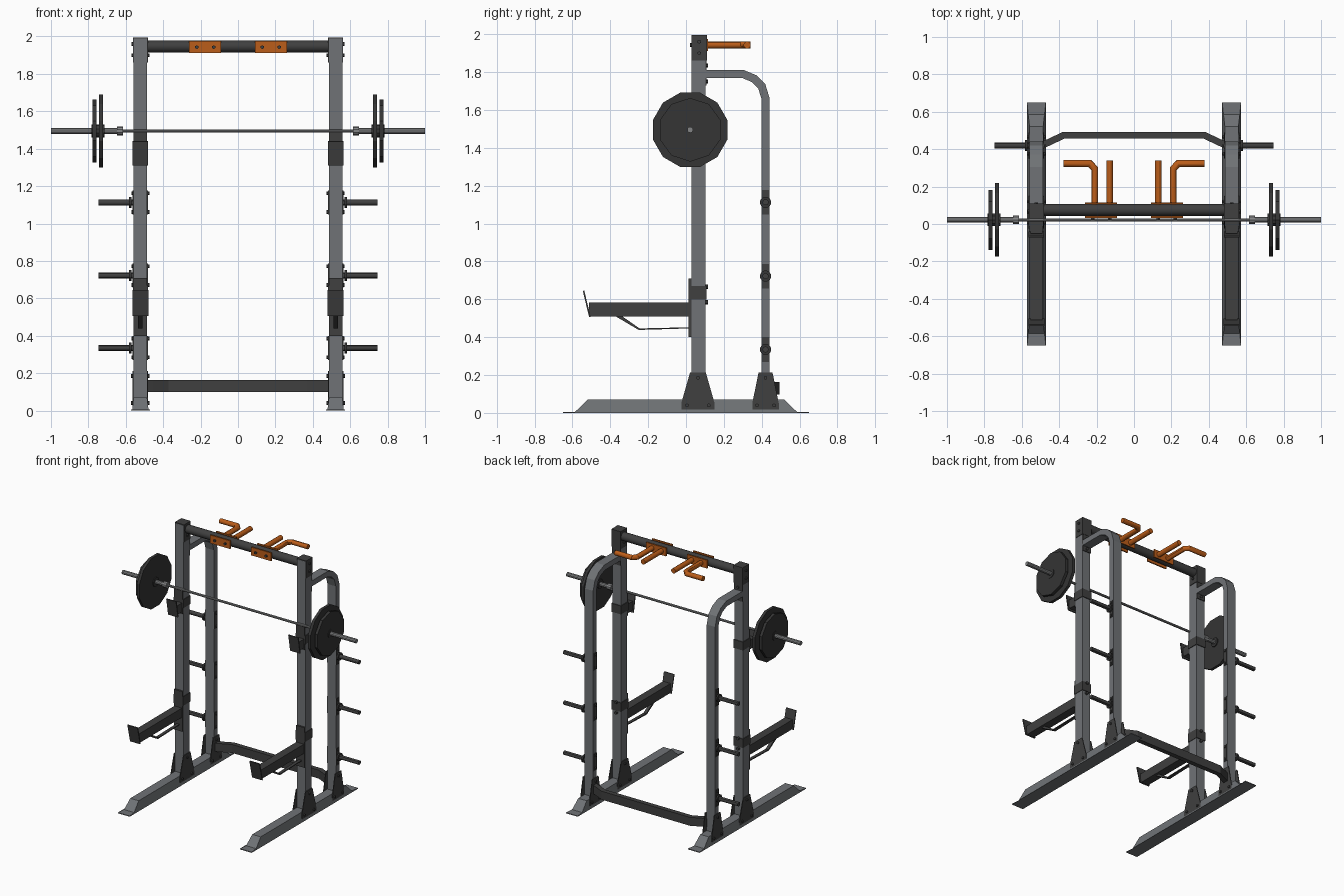
import bpy, bmesh
from math import cos, sin, tau
from mathutils import Vector

cube = bpy.data.objects.get("Cube")
if cube:
    bpy.data.objects.remove(cube)


def material(name, rgb, metallic=0.0):
    m = bpy.data.materials.new(name)
    m.use_nodes = True
    m.diffuse_color = (*rgb, 1)
    m.node_tree.nodes["Principled BSDF"].inputs["Base Color"].default_value = (*rgb, 1)
    return m


STEEL = material("grey steel", (0.16, 0.17, 0.18))
DARK = material("charcoal steel", (0.05, 0.05, 0.05))
RUBBER = material("black rubber", (0.035, 0.035, 0.035))
CHROME = material("bar steel", (0.23, 0.235, 0.24))
ORANGE = material("orange grip", (0.5, 0.11, 0.01))


def make(name, bm, mat, smooth=False):
    bmesh.ops.recalc_face_normals(bm, faces=bm.faces)
    me = bpy.data.meshes.new(name)
    bm.to_mesh(me)
    bm.free()
    me.materials.append(mat)
    ob = bpy.data.objects.new(name, me)
    bpy.context.collection.objects.link(ob)
    if smooth:
        bpy.ops.object.select_all(action="DESELECT")
        ob.select_set(True)
        bpy.context.view_layer.objects.active = ob
        bpy.ops.object.shade_smooth_by_angle()
    return ob


def prism(name, outline, axis, lo, hi, mat):
    """Extrude a 2D outline along x (outline in yz) or along z (outline in xy)."""
    bm = bmesh.new()
    rings = []
    for t in (lo, hi):
        rings.append([bm.verts.new((t, a, b) if axis == "x" else (a, b, t)) for a, b in outline])
    n = len(outline)
    for i in range(n):
        j = (i + 1) % n
        bm.faces.new((rings[0][i], rings[0][j], rings[1][j], rings[1][i]))
    for ring in rings:
        bm.faces.new(ring)
    return make(name, bm, mat)


def box(name, x, y, z, mat):
    return prism(name, [(x[0], y[0]), (x[1], y[0]), (x[1], y[1]), (x[0], y[1])], "z", z[0], z[1], mat)


def ribbon(path, thick):
    """Mitred outline of constant thickness around an open 2D path."""
    pts = [Vector(p) for p in path]
    left, right = [], []
    for i, p in enumerate(pts):
        dirs = [(pts[k + 1] - pts[k]).normalized() for k in (i - 1, i) if 0 <= k < len(pts) - 1]
        t = sum(dirs, Vector((0, 0))).normalized()
        off = Vector((-t.y, t.x)) * (thick / 2 / t.dot(dirs[0]))
        left.append(p + off)
        right.append(p - off)
    return [tuple(p) for p in left + right[::-1]]


def rod(name, path, r, mat, sides=12, smooth=True):
    """Round bar through 3D points, mitred at bends that lie in one level plane."""
    pts = [Vector(p) for p in path]
    bm = bmesh.new()
    rings = []
    for i, p in enumerate(pts):
        dirs = [(pts[k + 1] - pts[k]).normalized() for k in (i - 1, i) if 0 <= k < len(pts) - 1]
        t = sum(dirs, Vector()).normalized()
        side = Vector((0, 0, 1)).cross(t).normalized()
        up = t.cross(side)
        side = side / t.dot(dirs[0])
        rings.append([bm.verts.new(p + r * (cos(tau * (k + 0.5) / sides) * side + sin(tau * (k + 0.5) / sides) * up))
                      for k in range(sides)])
    for a, b in zip(rings, rings[1:]):
        for k in range(sides):
            j = (k + 1) % sides
            bm.faces.new((a[k], a[j], b[j], b[k]))
    bm.faces.new(rings[0])
    bm.faces.new(rings[-1])
    return make(name, bm, mat, smooth)


CX, HW = 0.522, 0.036      # frame centre line and half tube width
BAR_Y, BAR_Z = 0.022, 1.495

for s, side in ((-1, "right"), (1, "left")):
    c = s * CX

    def nm(part):
        return f"{side}_{part}"

    def span(half):
        return (c - half, c + half)

    def bolts(part, places, reach):
        for y, z in places:
            rod(nm(part + "_bolt"), [(c - reach, y, z), (c + reach, y, z)], 0.01, DARK, 6, False)

    # Foot with flattened flared ends
    half = [(0.52, 0.07), (0.585, 0.006), (0.65, 0.006), (0.65, 0)]
    foot = prism(nm("foot"), half + [(-y, z) for y, z in half[::-1]], "x", *span(HW), STEEL)
    for v in foot.data.vertices:
        flare = max(0, abs(v.co.y) - 0.52) / 0.13
        v.co.x = c + (v.co.x - c) * (1 + 0.4 * flare)

    # Front upright, cap and bent rear post
    box(nm("upright"), span(HW), (0.028, 0.102), (0.06, 1.99), STEEL)
    box(nm("upright_cap"), span(HW + 0.004), (0.03, 0.11), (1.86, 1.995), DARK)
    bolts("cap", [(0.07, 1.9), (0.07, 1.96)], HW + 0.012)
    post = [(0.1, 1.79), (0.3, 1.79), (0.36, 1.765), (0.4, 1.725), (0.42, 1.66), (0.42, 0.06)]
    prism(nm("rear_post"), ribbon(post, 0.042), "x", *span(HW), STEEL)
    box(nm("post_flange"), span(HW), (0.1, 0.108), (1.73, 1.86), DARK)
    for z in (1.75, 1.835):
        rod(nm("flange_bolt"), [(c, 0.1, z), (c, 0.116, z)], 0.01, DARK, 6, False)

    # Gusset plates on both faces of the foot
    for part, y, low, high in (("front_gusset", 0.063, 0.088, 0.042), ("rear_gusset", 0.42, 0.07, 0.037)):
        outline = [(y - low, 0.003), (y + low, 0.003), (y + low, 0.05),
                   (y + high, 0.212), (y - high, 0.212), (y - low, 0.05)]
        for f in (-1, 1):
            x = c + f * HW
            prism(nm(part), outline, "x", x, x + f * 0.006, DARK)
        bolts(part, [(y - low * 0.65, 0.04), (y + low * 0.65, 0.04), (y, 0.185)], HW + 0.014)

    # Storage pegs
    for z in (0.335, 0.722, 1.112):
        outer = c + s * HW
        for f in (-1, 1):
            x = c + f * HW
            prism(nm("peg_mount"), [(0.402, z - 0.065), (0.438, z - 0.065), (0.438, z + 0.065), (0.402, z + 0.065)],
                  "x", x, x + f * 0.005, DARK)
        rod(nm("peg_collar"), [(outer + s * 0.012, 0.42, z), (outer + s * 0.024, 0.42, z)], 0.03, RUBBER)
        rod(nm("storage_peg"), [(outer, 0.42, z), (s * 0.747, 0.42, z)], 0.016, DARK)
        bolts("peg", [(0.42, z - 0.05), (0.42, z + 0.05)], HW + 0.012)

    # Bar hook
    box(nm("hook_sleeve"), span(HW + 0.005), (0.018, 0.108), (1.355, 1.42), DARK)
    box(nm("hook_plate"), span(HW), (0.016, 0.028), (1.31, 1.5), DARK)
    box(nm("hook_shelf"), span(HW - 0.004), (-0.05, 0.025), (1.325, 1.395), DARK)
    prism(nm("hook_lip"), ribbon([(-0.045, 1.31), (-0.068, 1.44)], 0.008), "x", *span(0.042), DARK)

    # Safety arm with bracket, lip and under-brace
    box(nm("safety_bracket"), span(HW), (0.014, 0.028), (0.4, 0.71), DARK)
    box(nm("safety_sleeve"), span(HW + 0.004), (0.016, 0.108), (0.6, 0.67), DARK)
    for z in (0.585, 0.665):
        rod(nm("safety_bolt"), [(c, 0.1, z), (c, 0.117, z)], 0.012, DARK, 6, False)
    box(nm("safety_arm"), span(0.032), (-0.512, 0.016), (0.51, 0.582), DARK)
    prism(nm("safety_lip"), ribbon([(-0.508, 0.507), (-0.541, 0.645)], 0.008), "x", *span(0.043), DARK)
    brace = [(0.016, 0.446), (-0.25, 0.438), (-0.375, 0.512), (-0.34, 0.512), (-0.245, 0.446), (0.016, 0.452)]
    prism(nm("safety_brace"), brace, "x", *span(0.012), DARK)

    # Pull-up grips clamped to the top bar
    for y in (0.032, 0.106):
        a, b = sorted((s * 0.09, s * 0.262))
        box(nm("grip_clamp"), (a, b), (y, y + 0.01), (1.912, 1.975), ORANGE)
    for x in (0.13, 0.22):
        rod(nm("clamp_bolt"), [(s * x, 0.022, 1.943), (s * x, 0.034, 1.943)], 0.01, DARK, 6, False)
    rod(nm("straight_grip"), [(s * 0.13, 0.105, 1.943), (s * 0.13, 0.34, 1.943)], 0.019, ORANGE)
    rod(nm("angled_grip"), [(s * 0.21, 0.105, 1.943), (s * 0.21, 0.295, 1.943),
                            (s * 0.235, 0.323, 1.943), (s * 0.376, 0.323, 1.943)], 0.019, ORANGE)

    # Barbell sleeve, collar and weight plates
    def along(part, x0, x1, r, mat, sides, smooth=True):
        rod(nm(part), [(s * x0, BAR_Y, BAR_Z), (s * x1, BAR_Y, BAR_Z)], r, mat, sides, smooth)

    along("bar_sleeve", 0.64, 1.0, 0.016, CHROME, 10)
    along("bar_collar", 0.615, 0.648, 0.024, CHROME, 10)
    along("large_weight", 0.722, 0.744, 0.203, RUBBER, 12, False)
    along("small_weight", 0.756, 0.778, 0.168, RUBBER, 10, False)
    along("weight_hub", 0.715, 0.782, 0.035, RUBBER, 10)

# Parts that span the frame
rod("barbell_shaft", [(-0.63, BAR_Y, BAR_Z), (0.63, BAR_Y, BAR_Z)], 0.009, CHROME, 10)
rod("pull_up_bar", [(-0.49, 0.075, 1.947), (0.49, 0.075, 1.947)], 0.032, DARK, 16)
rear = [(-0.495, 0.42), (-0.46, 0.435), (-0.375, 0.475), (0.375, 0.475), (0.46, 0.435), (0.495, 0.42)]
prism("rear_crossmember", ribbon(rear, 0.036), "z", 0.098, 0.163, DARK)
